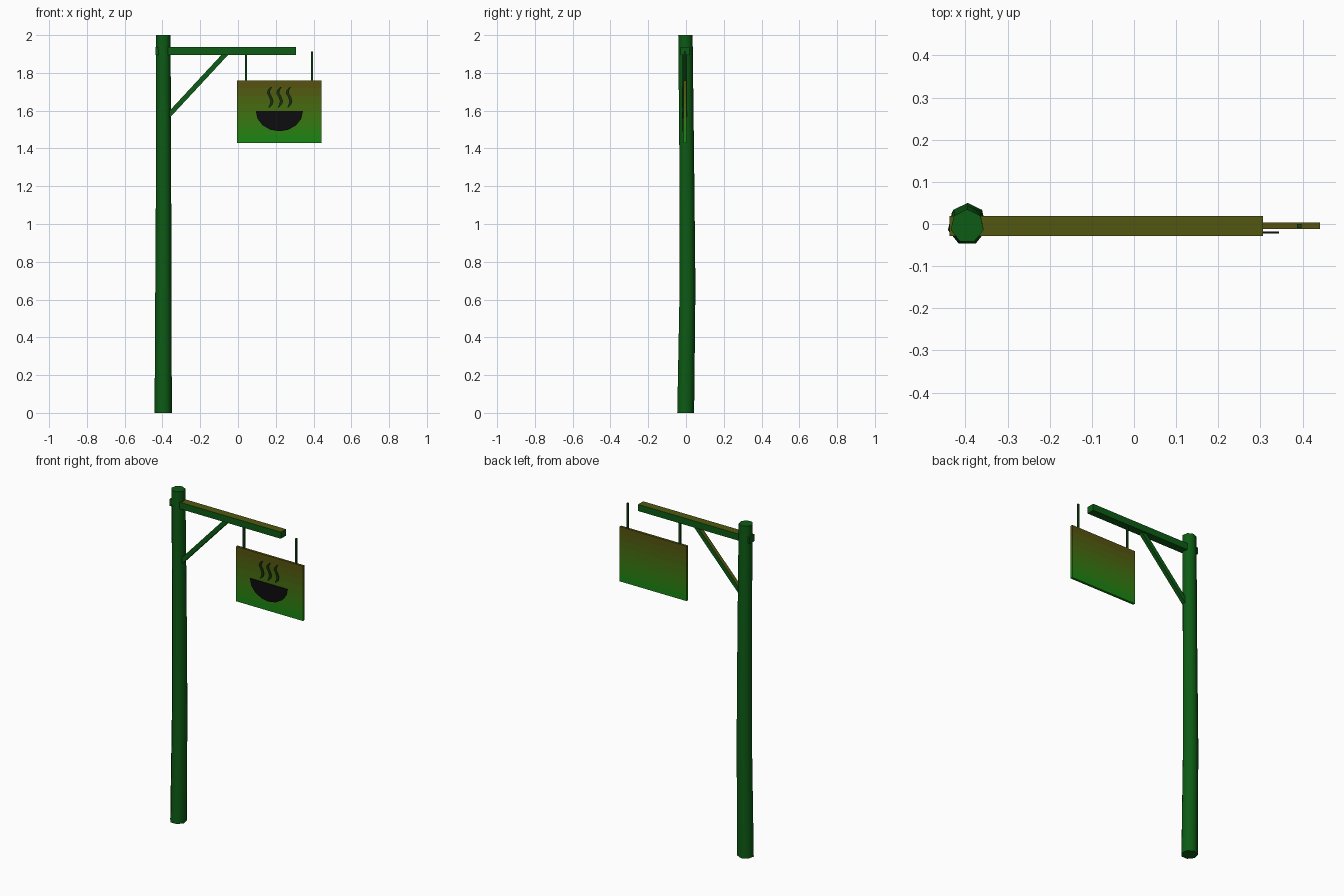
import bpy, bmesh, math
from mathutils import Vector

if "Cube" in bpy.data.objects:
    bpy.data.objects.remove(bpy.data.objects["Cube"])


def material(name, rgb):
    m = bpy.data.materials.new(name)
    m.diffuse_color = (*rgb, 1)
    m.use_nodes = True
    m.node_tree.nodes["Principled BSDF"].inputs["Base Color"].default_value = m.diffuse_color
    return m


WOOD = material("green_wood", (0.004, 0.105, 0.007))
MOSS = material("olive_wood", (0.085, 0.095, 0.005))
ROD = material("dark_rod", (0.006, 0.06, 0.006))
DARK = material("dark_paint", (0.004, 0.004, 0.005))
STEAM = material("steam_paint", (0.008, 0.03, 0.004))


def finish(name, bm, mat):
    bmesh.ops.recalc_face_normals(bm, faces=bm.faces[:])
    me = bpy.data.meshes.new(name)
    bm.to_mesh(me)
    bm.free()
    me.materials.append(mat)
    ob = bpy.data.objects.new(name, me)
    bpy.context.collection.objects.link(ob)
    return ob


def loft(name, rings, mat):
    # Skin a closed tube through equal-sized rings of points
    bm = bmesh.new()
    loops = [[bm.verts.new(p) for p in r] for r in rings]
    n = len(loops[0])
    for a, b in zip(loops, loops[1:]):
        for i in range(n):
            j = (i + 1) % n
            bm.faces.new((a[i], a[j], b[j], b[i]))
    bm.faces.new(loops[0][::-1])
    bm.faces.new(loops[-1])
    return finish(name, bm, mat)


def beam(name, start, end, width, depth, mat):
    # Rectangular bar between two points in the xz plane; width lies along y
    start, end = Vector(start), Vector(end)
    u = Vector((0, 1, 0)) * width / 2
    v = (end - start).normalized().cross(Vector((0, 1, 0))) * depth / 2
    return loft(name, [[p - u - v, p + u - v, p + u + v, p - u + v]
                       for p in (start, end)], mat)


def olive_top(ob):
    # Upward faces carry the olive tint
    ob.data.materials.append(MOSS)
    for p in ob.data.polygons:
        p.material_index = int(p.normal.z > 0.5)


def plate(name, outline, y0, y1, mat):
    return loft(name, [[(x, y, z) for x, z in outline] for y in (y0, y1)], mat)


# Slightly crooked seven-sided post, smooth round the sides
rings = [(0, -0.396, -0.004, 0.047), (0.67, -0.395, 0.006, 0.044),
         (1.33, -0.394, 0.002, 0.041), (2, -0.396, -0.005, 0.040)]
post = loft("post", [[(cx + r * math.sin(2 * math.pi * i / 7),
                       cy + r * math.cos(2 * math.pi * i / 7), z) for i in range(7)]
                     for z, cx, cy, r in rings], WOOD)
for p in post.data.polygons:
    p.use_smooth = True
post.data.set_sharp_from_angle(angle=math.radians(60))

# Arm and diagonal brace
olive_top(beam("arm", (-0.438, -0.005, 1.916), (0.306, -0.005, 1.916), 0.048, 0.04, WOOD))
olive_top(beam("brace", (-0.385, -0.006, 1.556), (-0.06, -0.006, 1.906), 0.024, 0.026, WOOD))

# Hanging rods
for side, x in (("inner", 0.043), ("outer", 0.392)):
    beam(side + "_hanger", (x, -0.005, 1.755), (x, -0.005, 1.912), 0.010, 0.011, ROD)

# Sign board, fading from green at the bottom to brown at the top
BANDS = 8
low, high = Vector((0.005, 0.25, 0.006)), Vector((0.10, 0.075, 0.005))
heights = [1.43 + 0.33 * i / BANDS for i in range(BANDS + 1)]
sign = loft("sign_board", [[(-0.005, -0.012, z), (0.441, -0.012, z),
                            (0.441, 0.003, z), (-0.005, 0.003, z)]
                           for z in heights], WOOD)
sign.data.materials.clear()
for i in range(BANDS):
    sign.data.materials.append(
        material(f"sign_band_{i + 1}", low.lerp(high, (i + 0.5) / BANDS)))
for p in sign.data.polygons:
    band = int((p.center.z - 1.43) / 0.33 * BANDS)
    p.material_index = max(0, min(BANDS - 1, band))

# Bowl emblem standing just proud of the board
plate("bowl", [(0.219 + 0.125 * math.cos(a), 1.598 - 0.107 * math.sin(a))
               for a in (math.pi * i / 8 for i in range(9))], -0.022, -0.018, DARK)

# Three wisps of steam: offset x, height, half width
wisp = [(0.006, 1.724, 0.003), (-0.006, 1.708, 0.007), (-0.009, 1.693, 0.008),
        (0.003, 1.672, 0.008), (0.010, 1.650, 0.008), (0.005, 1.632, 0.007),
        (-0.006, 1.617, 0.003)]
for k in range(3):
    cx = 0.170 + 0.05 * k
    loft(f"steam_{k + 1}", [[(cx + dx - w, -0.022, z), (cx + dx + w, -0.022, z),
                             (cx + dx + w, -0.018, z), (cx + dx - w, -0.018, z)]
                            for dx, z, w in wisp], STEAM)
